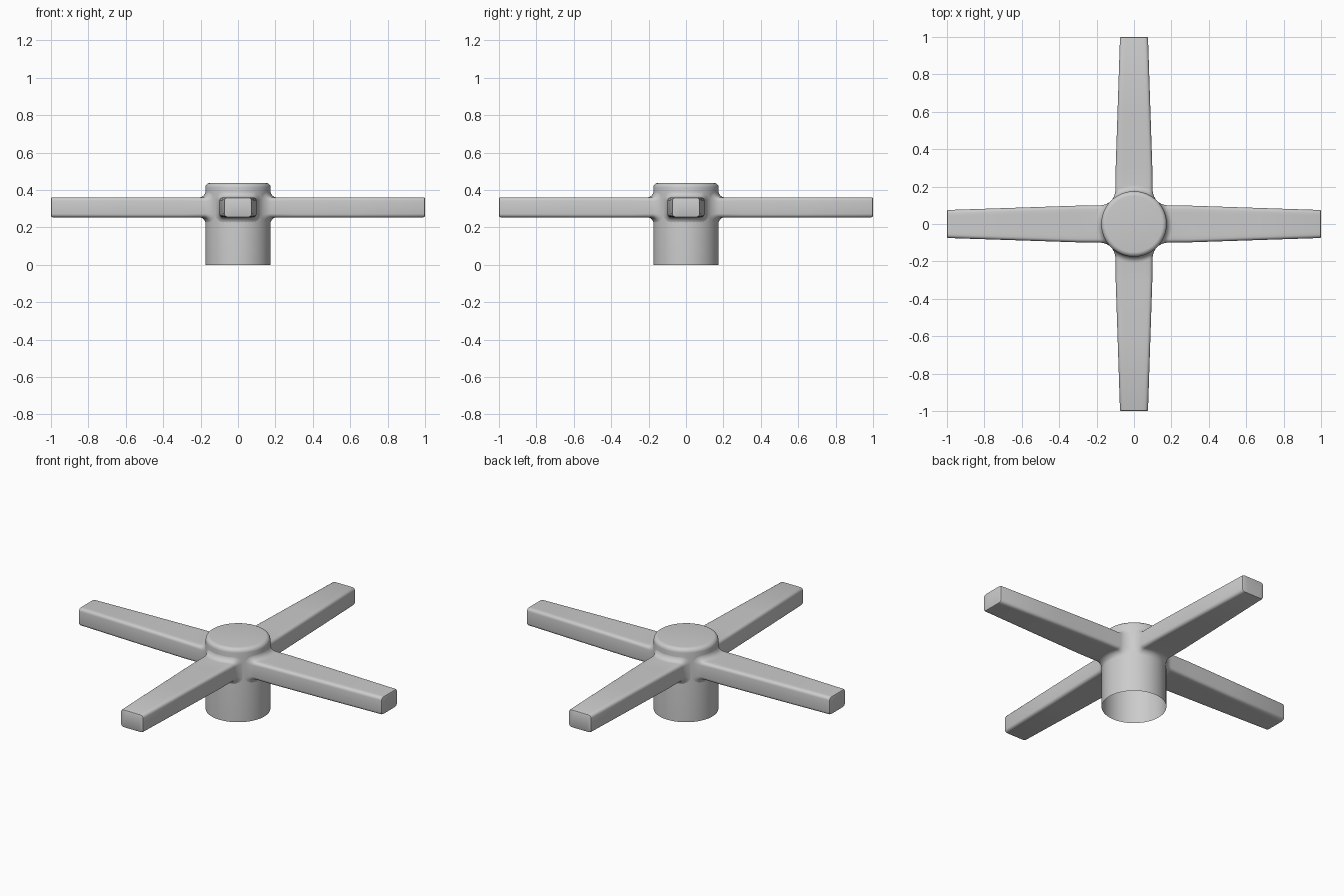
import bpy, bmesh, math
from mathutils import Matrix

cube = bpy.data.objects.get("Cube")
if cube:
    bpy.data.objects.remove(cube, do_unlink=True)

RADIUS = 0.175
HEIGHT = 0.437
ARM_Z = 0.307
FILLET = 0.035

grey = bpy.data.materials.new("plain grey")
grey.use_nodes = True
colour = (0.6, 0.6, 0.6, 1)
grey.diffuse_color = colour
grey.node_tree.nodes["Principled BSDF"].inputs["Base Color"].default_value = colour


def finish(bm, name):
    bmesh.ops.recalc_face_normals(bm, faces=bm.faces)
    mesh = bpy.data.meshes.new(name)
    bm.to_mesh(mesh)
    bm.free()
    mesh.materials.append(grey)
    obj = bpy.data.objects.new(name, mesh)
    bpy.context.collection.objects.link(obj)
    bpy.ops.object.select_all(action='DESELECT')
    obj.select_set(True)
    bpy.context.view_layer.objects.active = obj
    bpy.ops.object.shade_smooth_by_angle(angle=math.radians(40))
    return obj


def skin(bm, rings):
    """Join consecutive closed rings of vertices with quads."""
    for a, b in zip(rings, rings[1:]):
        for i in range(len(a)):
            j = (i + 1) % len(a)
            bm.faces.new((a[i], a[j], b[j], b[i]))


# Hub: a tube open at the bottom, with a rounded closed top
def build_hub(sides=64, edge=0.025):
    bm = bmesh.new()
    profile = [(RADIUS, 0)]
    for k in range(7):
        t = math.pi / 2 * k / 6
        profile.append((RADIUS - edge + edge * math.cos(t),
                        HEIGHT - edge + edge * math.sin(t)))
    rings = []
    for r, z in profile:
        angles = [2 * math.pi * i / sides for i in range(sides)]
        rings.append([bm.verts.new((r * math.cos(a), r * math.sin(a), z)) for a in angles])
    skin(bm, rings)
    bm.faces.new(rings[-1])
    finish(bm, "hub")


# Rounded rectangle, as (across, up) points around the arm's centre line
def section(half_w, half_h, corner, steps=5, cuts=8):
    pts = []
    for q in range(4):
        sx, sz = ((1, 1), (-1, 1), (-1, -1), (1, -1))[q]
        for k in range(steps):
            a = math.pi / 2 * (q + k / (steps - 1))
            pts.append((sx * (half_w - corner) + corner * math.cos(a),
                        sz * (half_h - corner) + corner * math.sin(a)))
        # Extra points along the flats, so the root can follow the hub
        if q % 2 == 0:
            y0, z0 = pts[-1]
            pts += [(y0 * (1 - 2 * c / cuts), z0) for c in range(1, cuts)]
    return pts


# Arm: tapered bar whose root flares into the hub
def build_arm(name, angle):
    bm = bmesh.new()
    rings = []
    # Fillet rings sit at fixed distances from the curved hub wall
    for k in range(8):
        t = math.pi / 2 * k / 7
        out = FILLET * (1 - math.cos(t))
        grow = FILLET * (1 - math.sin(t))
        ring = []
        for y, z in section(0.1 + 0.7 * grow, 0.053 + grow, 0.02 + grow * 0.7):
            x = math.sqrt(RADIUS ** 2 - y ** 2) + out - 0.001
            ring.append(bm.verts.new((x, y, z + ARM_Z)))
        rings.append(ring)
    # Straight taper, then a softened tip
    for x, w, h in ((0.3, 0.098, 0.054), (0.6, 0.088, 0.054), (0.992, 0.075, 0.053),
                    (0.998, 0.073, 0.051), (1.0, 0.069, 0.047)):
        rings.append([bm.verts.new((x, y, z + ARM_Z)) for y, z in section(w, h, 0.018)])
    skin(bm, rings)
    bm.faces.new(rings[-1])
    bmesh.ops.rotate(bm, verts=bm.verts, matrix=Matrix.Rotation(angle, 3, 'Z'))
    finish(bm, name)


build_hub()
for i, side in enumerate(("left", "back", "right", "front")):
    build_arm(side + "_arm", i * math.pi / 2)
